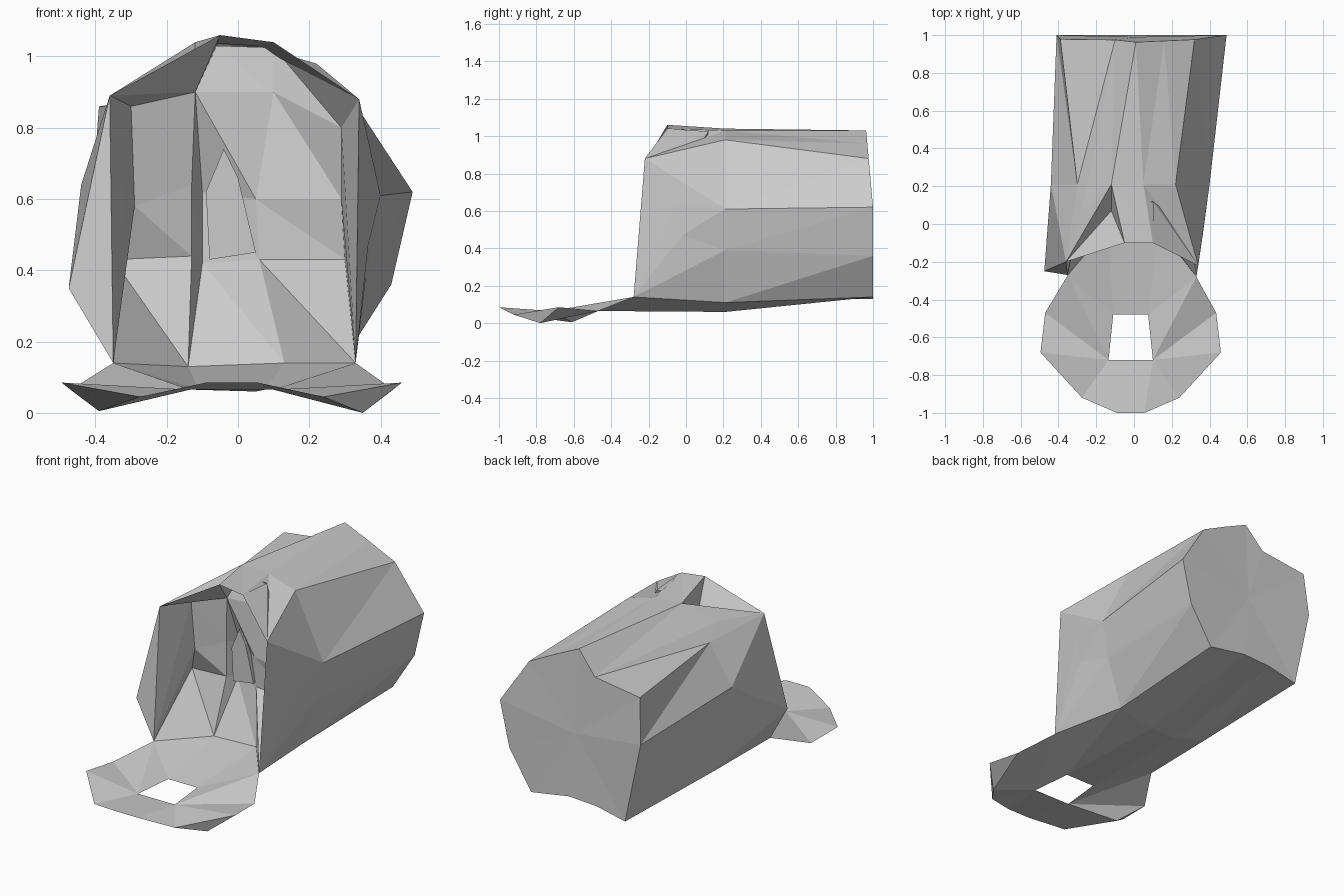
import bpy
import bmesh
from mathutils import Vector

default_cube = bpy.data.objects.get("Cube")
if default_cube:
    bpy.data.objects.remove(default_cube, do_unlink=True)

# Single material for the whole model
grey = bpy.data.materials.new("plain grey")
grey.use_nodes = True
grey_value = (0.6, 0.6, 0.6, 1)
grey.diffuse_color = grey_value
grey.node_tree.nodes["Principled BSDF"].inputs["Base Color"].default_value = grey_value


def add_face(bm, points):
    """Add one face, dropping repeated points."""
    unique = []
    for point in points:
        if point not in unique:
            unique.append(point)
    if len(unique) > 2:
        return bm.faces.new([bm.verts.new(point) for point in unique])


def loft(bm, first, second, closed=False, skip=(), turned=()):
    """Bridge two matching rows with triangle pairs; turned pairs use the other diagonal."""
    count = len(first)
    for i in range(count if closed else count - 1):
        j = (i + 1) % count
        if i in skip:
            continue
        a, b, c, d = first[i], first[j], second[j], second[i]
        if i in turned:
            a, b, c, d = b, c, d, a
        add_face(bm, [a, b, c])
        add_face(bm, [a, c, d])


def finish(bm, name, facing):
    """Weld the faces, turn them toward a direction and make the object."""
    bmesh.ops.remove_doubles(bm, verts=bm.verts, dist=0.001)
    bmesh.ops.recalc_face_normals(bm, faces=bm.faces)
    bm.normal_update()
    total = sum((f.normal * f.calc_area() for f in bm.faces), Vector())
    if total.dot(Vector(facing)) < 0:
        bmesh.ops.reverse_faces(bm, faces=bm.faces)
    mesh = bpy.data.meshes.new(name)
    bm.to_mesh(mesh)
    bm.free()
    mesh.materials.append(grey)
    obj = bpy.data.objects.new(name, mesh)
    bpy.context.collection.objects.link(obj)


def mirrored(points):
    """Reflect across the plate's own, slightly shifted, centre line."""
    return [(-0.035 - x, y, z) for x, y, z in points]


# Key corners shared by several parts
rim_top_left = (0.34, -0.22, 0.88)
rim_top_right = (-0.36, -0.2, 0.89)
rim_low_left = (0.33, -0.28, 0.14)
rim_low_right = (-0.35, -0.27, 0.14)
right_flare = (-0.475, -0.25, 0.35)
left_dimple = [(0.365, -0.05, 0.65), (0.365, -0.02, 0.47)]
crown = [(-0.05, -0.1, 1.06), (0.1, -0.1, 1.04)]
dent = (-0.12, 0.07, 0.9)
hole_back = (0.075, -0.48, 0.065)
hole_front = (0.1, -0.72, 0.065)
right_hole = mirrored([hole_back])[0]

# Outer shell: rear, middle and front rings, listed from the crown round the left side
rear_outline = [(0.01, 1.03), (0.16, 0.96), (0.32, 0.88), (0.49, 0.62),
                (0.43, 0.36), (0.29, 0.14), (0.05, 0.18), (-0.13, 0.17),
                (-0.31, 0.13), (-0.41, 0.6), (-0.39, 0.86), (-0.1, 0.9)]
middle_outline = [(-0.12, 1.04), (0.05, 1.03), (0.22, 0.98), (0.4, 0.61),
                  (0.36, 0.39), (0.27, 0.11), (0.05, 0.06), (-0.12, 0.065),
                  (-0.32, 0.12), (-0.44, 0.64), (-0.3, 0.86)]
rear_ring = [(x, 1 - 0.09 * max(0, z - 0.62), z) for x, z in rear_outline]
middle_ring = [(x, 0.21, z) for x, z in middle_outline] + [(-0.27, 0.08, 0.93)]
front_ring = [*crown, rim_top_left, *left_dimple, rim_low_left, hole_back, right_hole,
              rim_low_right, right_flare, rim_top_right, rim_top_right]
last = len(front_ring) - 1

shell = bmesh.new()
loft(shell, rear_ring, middle_ring, closed=True, turned=[last - 1])
loft(shell, middle_ring, front_ring, closed=True, skip=[last], turned=[2])
add_face(shell, [rim_top_left, left_dimple[0], rim_low_left])
add_face(shell, [left_dimple[0], left_dimple[1], rim_low_left])
# Notch in the top front edge
add_face(shell, [rim_top_right, middle_ring[-1], middle_ring[0]])
add_face(shell, [rim_top_right, middle_ring[0], dent])
add_face(shell, [middle_ring[0], crown[0], dent])
# Rear cap
cap = add_face(shell, rear_ring)
bmesh.ops.poke(shell, faces=[cap])
finish(shell, "outer_shell", (0, 1, 0))

# Crumpled recess filling the open front, with a step beside its middle column
wall_top = [(-0.06, 0.12, 1.03), (0.1, 0.12, 1.025)]
floor_mid = [(-0.14, -0.02, 0.13), (0.13, -0.02, 0.14)]
rows = [
    [rim_top_right, wall_top[0], wall_top[0], wall_top[1], rim_top_left],
    [(-0.3, 0, 0.86), dent, dent, (0.1, 0.1, 0.9), (0.29, -0.02, 0.8)],
    [(-0.29, 0.02, 0.58), (-0.13, 0.08, 0.64), (-0.1, 0.16, 0.62),
     (0.05, 0.08, 0.6), (0.29, 0.02, 0.6)],
    [(-0.35, 0.08, 0.43), (-0.13, 0.08, 0.44), (-0.1, 0.14, 0.42),
     (0.06, 0.08, 0.43), (0.3, 0.05, 0.43)],
    [rim_low_right, floor_mid[0], floor_mid[0], floor_mid[1], rim_low_left],
]
recess = bmesh.new()
add_face(recess, [rim_top_right, crown[0], dent])
add_face(recess, [crown[0], wall_top[0], dent])
add_face(recess, [rim_top_right, dent, rows[1][0]])
add_face(recess, [crown[1], rim_top_left, wall_top[1]])
loft(recess, rows[0][1:], rows[1][1:])
for upper, lower in zip(rows[1:], rows[2:]):
    loft(recess, upper, lower)
# Side walls fanned from the lower rim corners, and the flared right cheek
for column, corner in ((0, rim_low_right), (-1, rim_low_left)):
    for upper, lower in zip(rows[:-2], rows[1:-1]):
        add_face(recess, [corner, upper[column], lower[column]])
add_face(recess, [rim_top_right, right_flare, rim_low_right])
finish(recess, "front_recess", (0, -1, 0))

# Small raised wedge in the middle of the recess
wedge = bmesh.new()
outline = [(-0.08, 0.43), (0.05, 0.45), (0, 0.66), (-0.04, 0.74), (-0.09, 0.62)]
raised = [(x, 0.07, z) for x, z in outline]
sunk = [(x, 0.13, z) for x, z in outline]
add_face(wedge, raised)
loft(wedge, raised, sunk, closed=True)
finish(wedge, "recess_wedge", (0, -1, 0))

# Front plate: a ring around a square hole, joined to the recess floor
half_edge = [(0.435, -0.47, 0.065), (0.46, -0.68, 0.085),
             (0.24, -0.92, 0.045), (0.055, -1, 0.085)]
plate = bmesh.new()
for flip, corner in ((list, rim_low_left), (mirrored, rim_low_right)):
    edge = flip(half_edge)
    hole = flip([hole_back] + [hole_front] * len(edge))
    loft(plate, [corner] + edge, hole)
add_face(plate, [half_edge[-1], hole_front] + mirrored([hole_front, half_edge[-1]]))
add_face(plate, [rim_low_right, floor_mid[0], right_hole])
add_face(plate, [floor_mid[0], floor_mid[1], hole_back, right_hole])
add_face(plate, [floor_mid[1], rim_low_left, hole_back])
finish(plate, "front_plate", (0, 0, 1))

# Shallow keels under both sides of the plate, each folded down to one low point
keels = bmesh.new()
for flip, keel in ((list, (0.35, -0.78, 0)), (mirrored, (-0.39, -0.61, 0.005))):
    border = flip(half_edge[:3] + [hole_front])
    for a, b in zip(border, border[1:] + border[:1]):
        add_face(keels, [a, b, keel])
finish(keels, "plate_keels", (0, 0, -1))
